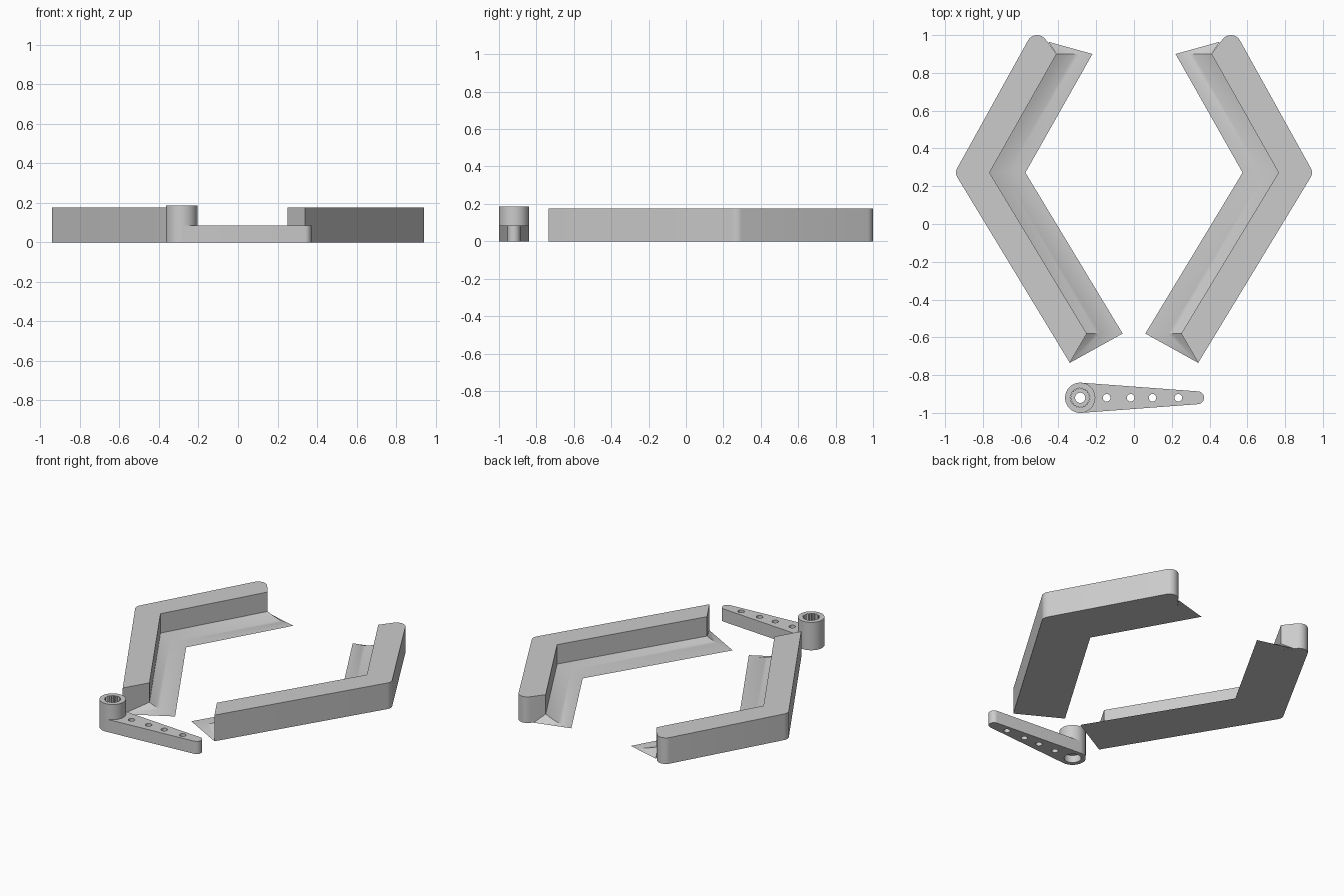
import bpy, bmesh, math
from mathutils import Vector

if "Cube" in bpy.data.objects:
    bpy.data.objects.remove(bpy.data.objects["Cube"])

grey = bpy.data.materials.new("light_grey_plastic")
grey.use_nodes = True
COLOUR = (0.6, 0.6, 0.6, 1)
grey.diffuse_color = COLOUR
grey.node_tree.nodes["Principled BSDF"].inputs["Base Color"].default_value = COLOUR


def finish(name, bm):
    """Turn a bmesh into a shaded grey object."""
    bmesh.ops.recalc_face_normals(bm, faces=bm.faces[:])
    mesh = bpy.data.meshes.new(name)
    bm.to_mesh(mesh)
    bm.free()
    mesh.materials.append(grey)
    obj = bpy.data.objects.new(name, mesh)
    bpy.context.collection.objects.link(obj)
    return obj


def smooth(obj):
    bpy.ops.object.select_all(action='DESELECT')
    obj.select_set(True)
    bpy.context.view_layer.objects.active = obj
    bpy.ops.object.shade_smooth_by_angle(angle=math.radians(30))


def prism(name, outline, z0, z1):
    bm = bmesh.new()
    low = bm.faces.new([bm.verts.new((x, y, z0)) for x, y in outline])
    top = bmesh.ops.extrude_face_region(bm, geom=[low])
    verts = [g for g in top["geom"] if isinstance(g, bmesh.types.BMVert)]
    bmesh.ops.translate(bm, verts=verts, vec=(0, 0, z1 - z0))
    return finish(name, bm)


def arc(cx, cy, r, a0, a1, n):
    """Points on an arc, angles in degrees."""
    angles = [math.radians(a0 + (a1 - a0) * i / n) for i in range(n + 1)]
    return [(cx + r * math.cos(a), cy + r * math.sin(a)) for a in angles]


def circle(cx, cy, r, n=32):
    return arc(cx, cy, r, 0, 360, n)[:-1]


def combine(target, other, operation):
    """Apply a boolean and discard the second object."""
    other.hide_render = True
    mod = target.modifiers.new("combine", 'BOOLEAN')
    mod.operation, mod.solver, mod.object = operation, 'EXACT', other
    bpy.context.view_layer.objects.active = target
    bpy.ops.object.modifier_apply(modifier=mod.name)
    bpy.data.objects.remove(other)


# Gripper arms: a tall bent wall with a thin concave flange on its inner side
WALL_HEIGHT, FLANGE_HEIGHT, STEPS = 0.175, 0.045, 8
START, TIP = (0.34, -0.735), (0.455, 0.965)
INNER = [(0.25, -0.58), (0.765, 0.272), (0.41, 0.90)]
EDGE = [(0.06, -0.58), (0.575, 0.272), (0.22, 0.90)]


def build_arm(side, label):
    outline = [START] + arc(0.892, 0.272, 0.05, -30, 30, 8)
    outline += arc(0.513, 0.945, 0.055, 30, 140, 10) + INNER[::-1]
    smooth(prism(label + "_arm_wall", [(x * side, y) for x, y in outline],
                 0, WALL_HEIGHT))

    bm = bmesh.new()
    rows = []
    for i in range(STEPS + 1):
        t = i / STEPS
        z = FLANGE_HEIGHT * (1 - t) ** 2
        row = []
        for a, b in zip(INNER, EDGE):
            p = Vector(a).lerp(Vector(b), t)
            row.append(bm.verts.new((p.x * side, p.y, z)))
        rows.append(row)
    foot = bm.verts.new((START[0] * side, START[1], 0))
    tip = bm.verts.new((TIP[0] * side, TIP[1], 0))
    for r, s in zip(rows, rows[1:]):
        for j in range(2):
            bm.faces.new((r[j], r[j + 1], s[j + 1], s[j]))
        bm.faces.new((foot, r[0], s[0]))
        bm.faces.new((tip, s[2], r[2]))
    # flat underside reaching back to the wall
    base = [bm.verts.new((x * side, y, 0)) for x, y in INNER]
    edge = rows[-1]
    for j in range(2):
        bm.faces.new((base[j], edge[j], edge[j + 1], base[j + 1]))
        bm.faces.new((base[j], base[j + 1], rows[0][j + 1], rows[0][j]))
    for end, j in ((foot, 0), (tip, 2)):
        bm.faces.new((end, edge[j], base[j]))
        bm.faces.new((end, base[j], rows[0][j]))
    smooth(finish(label + "_arm_flange", bm))


build_arm(1, "left")
build_arm(-1, "right")

# Servo lever: tapered bar joined to a tall round hub
HX, HY, HR, TX, TR = -0.285, -0.92, 0.08, 0.337, 0.034
tangent = math.degrees(math.acos((HR - TR) / (TX - HX)))
bar = arc(TX, HY, TR, -tangent, tangent, 16)
bar += arc(HX, HY, HR, tangent, 360 - tangent, 32)
lever = prism("servo_lever", bar, 0, 0.085)
combine(lever, prism("hub", circle(HX, HY, HR, 64), 0.02, 0.187), 'UNION')

# Toothed socket above, screw hole through, recess below
TEETH = 21
socket = []
for i in range(TEETH * 2):
    a = math.pi * i / TEETH
    r = 0.053 if i % 2 else 0.045
    socket.append((HX + r * math.cos(a), HY + r * math.sin(a)))
combine(lever, prism("socket", socket, 0.08, 0.25), 'DIFFERENCE')
combine(lever, prism("screw_hole", circle(HX, HY, 0.027), -0.1, 0.25), 'DIFFERENCE')
combine(lever, prism("recess", circle(HX, HY, 0.052), -0.1, 0.05), 'DIFFERENCE')

# Row of linkage holes along the bar
for x in (-0.145, -0.018, 0.098, 0.235):
    combine(lever, prism("hole", circle(x, HY, 0.02, 24), -0.1, 0.2), 'DIFFERENCE')
smooth(lever)
